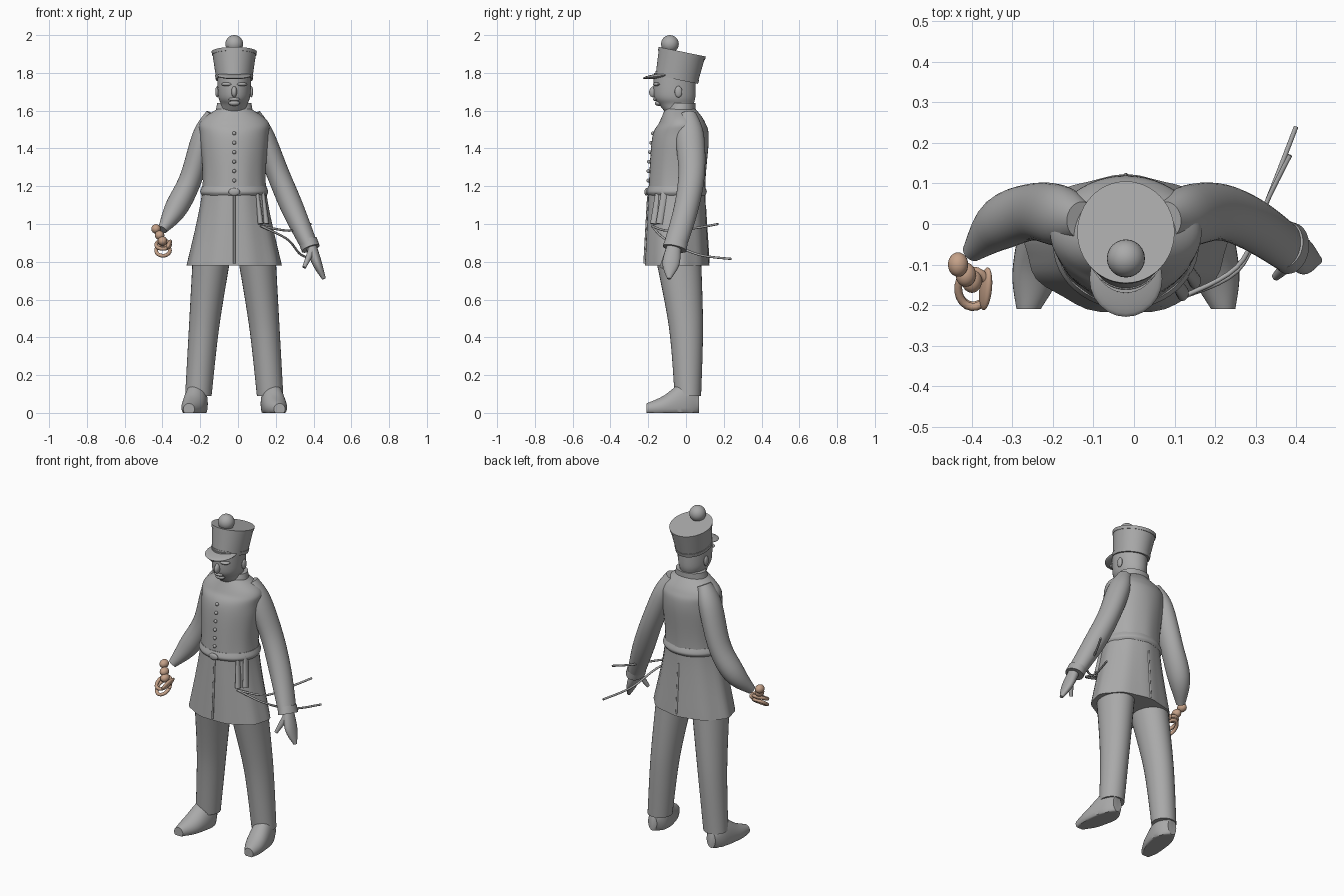
import bpy, bmesh, math
from mathutils import Vector, Euler

if "Cube" in bpy.data.objects:
    bpy.data.objects.remove(bpy.data.objects["Cube"])

UP = Vector((0, 0, 1))
FORWARD = Vector((0, -1, 0))
MIDDLE = -0.02  # body centre line


def material(name, *colour):
    mat = bpy.data.materials.new(name)
    mat.use_nodes = True
    mat.diffuse_color = (*colour, 1)
    mat.node_tree.nodes["Principled BSDF"].inputs["Base Color"].default_value = (*colour, 1)
    return mat


GREY = material("plain_grey", 0.4, 0.4, 0.4)
TAN = material("tan_metal", 0.56, 0.36, 0.25)


def finish(name, bm, mat):
    bmesh.ops.recalc_face_normals(bm, faces=bm.faces)
    mesh = bpy.data.meshes.new(name)
    bm.to_mesh(mesh)
    bm.free()
    mesh.materials.append(mat)
    obj = bpy.data.objects.new(name, mesh)
    bpy.context.collection.objects.link(obj)
    bpy.ops.object.select_all(action="DESELECT")
    obj.select_set(True)
    bpy.context.view_layer.objects.active = obj
    bpy.ops.object.shade_smooth_by_angle(angle=math.radians(50))


def sample(points, count):
    """Spread count vectors along a smooth curve through the points."""
    points = [Vector(p) if isinstance(p, (tuple, list, Vector)) else Vector((p, p)) for p in points]
    last = len(points) - 1
    result = []
    for step in range(count):
        place = step * last / (count - 1)
        i = min(int(place), last - 1)
        t = place - i
        start, end = points[i], points[i + 1]
        leave = (end - points[max(i - 1, 0)]) / 2
        arrive = (points[min(i + 2, last)] - start) / 2
        ease = t * t * (3 - 2 * t)
        result.append(start.lerp(end, ease) + leave * t * (1 - t) ** 2 - arrive * t * t * (1 - t))
    return result


def loft(name, path, depths, widths, mat=GREY, axis=None, side=Vector((0, 1, 0)),
         segments=32, count=20, folds=0):
    """Closed oval tube; depth is measured along side, width across it."""
    path, depths, widths = (sample(row, count) for row in (path, depths, widths))
    bm = bmesh.new()
    rings = []
    for i, centre in enumerate(path):
        along = axis or (path[min(i + 1, count - 1)] - path[max(i - 1, 0)]).normalized()
        u = (side - along * side.dot(along)).normalized()
        v = along.cross(u)
        ring = []
        for k in range(segments):
            angle = math.tau * k / segments
            swell = 1 + folds * max(0, 1 - 2 * i / count) * math.cos(9 * angle)
            point = centre + swell * (u * depths[i].x * math.cos(angle) + v * widths[i].x * math.sin(angle))
            point.z = max(point.z, 0)
            ring.append(bm.verts.new(point))
        rings.append(ring)
    for low, high in zip(rings, rings[1:]):
        for k in range(segments):
            bm.faces.new((low[k - 1], low[k], high[k], high[k - 1]))
    bm.faces.new(rings[0])
    bm.faces.new(rings[-1])
    finish(name, bm, mat)


def upright(name, rows, **options):
    """Stack of level ovals; rows hold height, y, depth and width."""
    heights, offsets, depths, widths = zip(*rows)
    path = [(MIDDLE, y, z) for y, z in zip(offsets, heights)]
    loft(name, path, depths, widths, axis=UP, segments=48, **options)


def ball(name, centre, size, mat=GREY, turn=(0, 0, 0)):
    bm = bmesh.new()
    bmesh.ops.create_uvsphere(bm, u_segments=24, v_segments=14, radius=1)
    bmesh.ops.scale(bm, vec=size, verts=bm.verts)
    bmesh.ops.rotate(bm, matrix=Euler(turn).to_matrix(), verts=bm.verts)
    bmesh.ops.translate(bm, vec=centre, verts=bm.verts)
    finish(name, bm, mat)


def rod(name, path, radius, mat=GREY):
    thickness = (radius, radius)
    loft(name, path, thickness, thickness, mat, side=Vector((0.1, 0.2, 1)), segments=10)


# Coat with a flared, lightly folded skirt, then belt and collar
upright("coat", [(0.78, -0.05, 0.17, 0.25), (1.17, -0.05, 0.15, 0.17),
                 (1.45, -0.03, 0.15, 0.18), (1.54, -0.02, 0.12, 0.18),
                 (1.61, -0.03, 0.08, 0.09)], folds=0.02, count=32)
upright("belt", [(1.15, -0.05, 0.15, 0.17), (1.17, -0.05, 0.16, 0.18), (1.2, -0.05, 0.15, 0.17)])
upright("collar", [(1.59, -0.03, 0.08, 0.1), (1.64, -0.02, 0.07, 0.09)])
ball("belt_buckle", (MIDDLE, -0.21, 1.17), (0.03, 0.01, 0.02))
for i in range(6):
    ball("coat_button", (MIDDLE, -0.2 + 0.001 * i * i, 1.23 + 0.05 * i), [0.01] * 3)
rod("coat_front_edge", [(MIDDLE, -0.2, 1.15), (MIDDLE, -0.22, 0.79)], 0.006)
rod("coat_rear_vent", [(MIDDLE, 0.1, 1.1), (MIDDLE, 0.12, 0.79)], 0.006)

# Trousers, boots, ears and brows, the same on both sides
for label, sign in (("left", 1), ("right", -1)):
    def across(x, y, z):
        return (MIDDLE + sign * x, y, z)

    loft(label + "_trouser_leg", [across(0.12, -0.04, 0.82), across(0.16, 0, 0.45), across(0.19, 0.01, 0.09)],
         (0.12, 0.09, 0.07), (0.1, 0.08, 0.07), axis=UP)
    loft(label + "_boot", [across(0.2, 0.07, 0.05), across(0.2, 0, 0.05),
                           across(0.22, -0.12, 0.03), across(0.24, -0.21, 0.02)],
         (0.05, 0.12, 0.06, 0.03), (0.03, 0.06, 0.06, 0.03), axis=FORWARD, side=UP)
    ball(label + "_ear", across(0.09, -0.04, 1.7), (0.01, 0.02, 0.03))
    ball(label + "_brow", across(0.04, -0.155, 1.74), (0.03, 0.02, 0.01), turn=(0, 0, sign * 0.3))

# Sleeves share one taper; the right one closes at the wrist
TAPER = (0.045, 0.075, 0.07, 0.065)
loft("right_sleeve", [(-0.13, 0.01, 1.58), (-0.18, 0.02, 1.47), (-0.25, 0.03, 1.24),
                      (-0.33, 0, 1.08), (-0.4, -0.07, 0.97)],
     (*TAPER, 0.025), (0.04, 0.06, 0.06, 0.06, 0.025))
loft("left_sleeve", [(0.08, 0.01, 1.58), (0.13, 0.02, 1.47), (0.21, 0.03, 1.27),
                     (0.29, 0, 1.08), (0.38, -0.06, 0.88)],
     (*TAPER, 0.06), (0.04, 0.06, 0.06, 0.06, 0.045))
loft("left_cuff", [(0.37, -0.05, 0.91), (0.385, -0.06, 0.87)], (0.06, 0.065), (0.05, 0.05))
loft("left_hand", [(0.38, -0.06, 0.9), (0.42, -0.08, 0.79), (0.455, -0.09, 0.71)],
     (0.035, 0.045, 0.01), (0.03, 0.025, 0.01))
loft("left_thumb", [(0.39, -0.09, 0.86), (0.35, -0.13, 0.77)], (0.02, 0.01), (0.02, 0.01))

# Head and face
upright("head", [(1.58, -0.03, 0.07, 0.07), (1.63, -0.05, 0.09, 0.07),
                 (1.68, -0.06, 0.11, 0.085), (1.8, -0.06, 0.11, 0.09)])
ball("nose", (MIDDLE, -0.17, 1.7), (0.015, 0.025, 0.03), turn=(-0.25, 0, 0))
ball("lips", (MIDDLE, -0.16, 1.66), (0.03, 0.015, 0.01))
ball("chin", (MIDDLE, -0.145, 1.64), (0.03, 0.02, 0.015))

# Tall leaning cap with bands, peak and pompon
BRIM = Vector((MIDDLE, -0.05, 1.765))
CROWN = Vector((MIDDLE, -0.02, 1.912))
LEAN = (CROWN - BRIM).normalized()


def cap_part(name, start, end, extra):
    ends = [BRIM.lerp(CROWN, t) for t in (start, end)]
    depths = [0.113 + 0.012 * t + extra for t in (start, end)]
    widths = [0.095 + 0.022 * t + extra for t in (start, end)]
    loft(name, ends, depths, widths, axis=LEAN, segments=48)


cap_part("cap_body", 0, 1, 0)
cap_part("cap_lower_band", 0, 0.14, 0.003)
cap_part("cap_upper_band", 0.88, 1, 0.003)
ball("cap_peak", (MIDDLE, -0.135, 1.785), (0.09, 0.095, 0.013), turn=(0.14, 0, 0))
ball("cap_pompon", (MIDDLE, -0.085, 1.953), [0.047] * 3)

# Hip straps and two thin bent rods
for shift in (0, 0.03):
    loft("hip_strap", [(0.1 + shift, -0.14 + shift, 1.18), (0.12 + shift, -0.17 + shift, 1)],
         (0.02, 0.02), (0.01, 0.015))
HOOK = (0.12, -0.18, 0.99)
rod("lower_rod", [HOOK, (0.26, -0.11, 0.92), (0.33, 0.06, 0.84), (0.4, 0.24, 0.815)], 0.006)
rod("upper_rod", [HOOK, (0.26, -0.1, 0.965), (0.33, 0.06, 0.98), (0.385, 0.17, 1)], 0.006)

# Tan hilt at the right wrist: pommel, grip and curled guard
for part, centre in (("pommel", (-0.434, -0.1, 0.974)), ("grip", (-0.415, -0.125, 0.94)),
                     ("neck", (-0.4, -0.14, 0.91))):
    ball("hilt_" + part, centre, (0.025, 0.03, 0.025), TAN)
for height, tilt in ((0.89, 0.45), (0.86, 0.6)):
    turn = Euler((tilt, 0, 0)).to_matrix()
    hoop = [Vector((-0.397, -0.16, height)) + turn @ Vector((0.037 * math.cos(a), 0.05 * math.sin(a), 0))
            for a in (math.tau * k / 12 for k in range(13))]
    rod("hilt_guard", hoop, 0.01, TAN)
ball("hilt_shell", (-0.366, -0.16, 0.89), (0.013, 0.055, 0.025), TAN, (0.3, 0.4, 0))
